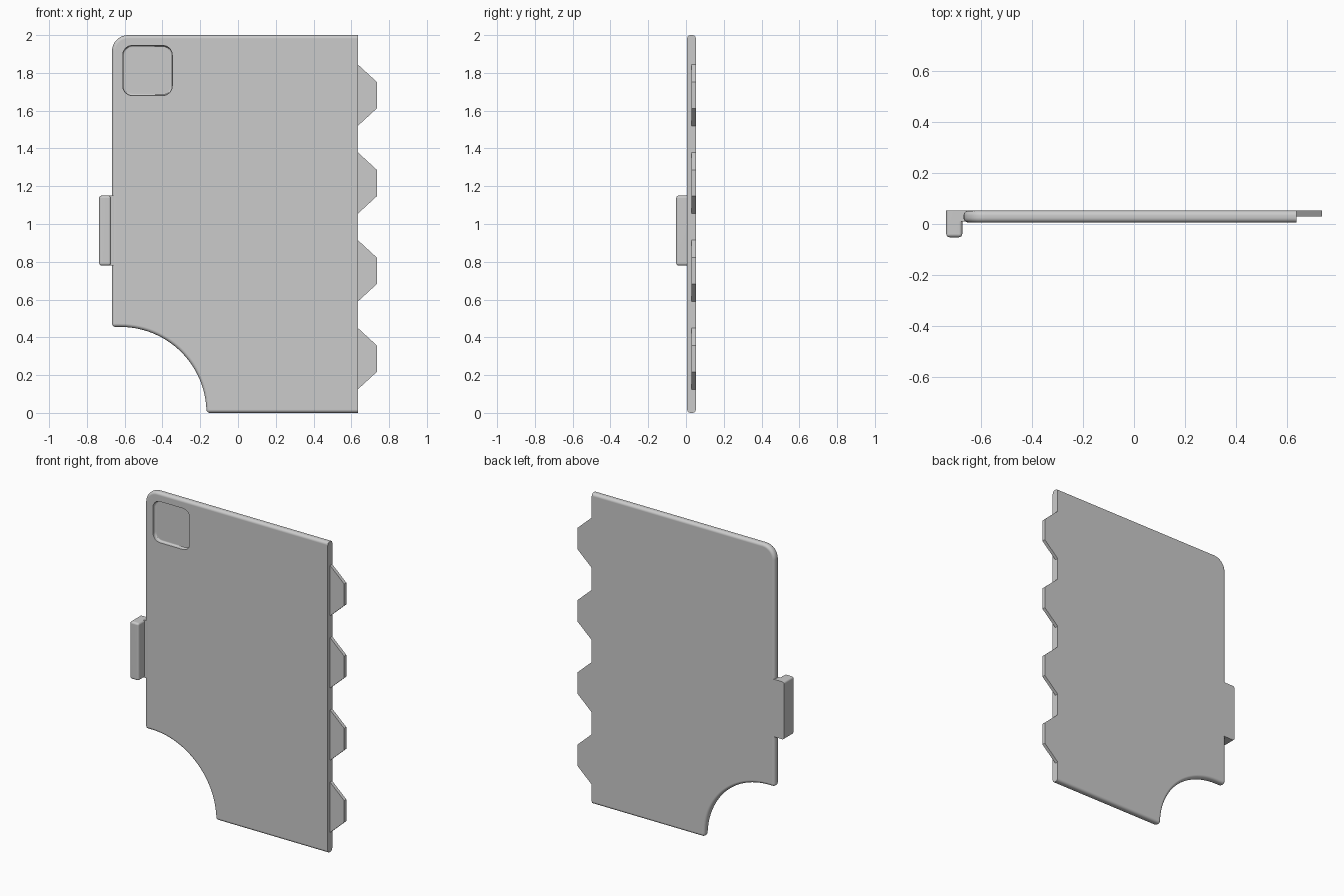
import bpy, bmesh
from math import cos, sin, pi

if "Cube" in bpy.data.objects:
    bpy.data.objects.remove(bpy.data.objects["Cube"])

FRONT, BACK = 0.006, 0.052      # door panel faces
LEFT, RIGHT = -0.667, 0.635


def arc(cx, cz, r, a0, a1, n):
    return [(cx + r * cos(a0 + (a1 - a0) * i / n), cz + r * sin(a0 + (a1 - a0) * i / n))
            for i in range(n + 1)]


def prism(name, pts, y0, y1, pick=None, radius=0.0, segs=4):
    """Extrude an x-z outline from y0 to y1, rounding the edges chosen by pick(a, b)."""
    bm = bmesh.new()
    face = bm.faces.new([bm.verts.new((x, y0, z)) for x, z in pts])
    ext = bmesh.ops.extrude_face_region(bm, geom=[face])
    for v in ext["geom"]:
        if isinstance(v, bmesh.types.BMVert):
            v.co.y = y1
    # the extruded source face may be consumed; close the front if needed
    open_edges = [e for e in bm.edges if e.is_boundary]
    if open_edges:
        bmesh.ops.contextual_create(bm, geom=open_edges)
    bmesh.ops.recalc_face_normals(bm, faces=bm.faces[:])
    if pick:
        edges = [e for e in bm.edges if pick(e.verts[0].co, e.verts[1].co)]
        bmesh.ops.bevel(bm, geom=edges, offset=radius, segments=segs, profile=0.5,
                        affect='EDGES', clamp_overlap=True)
    mesh = bpy.data.meshes.new(name)
    bm.to_mesh(mesh)
    bm.free()
    obj = bpy.data.objects.new(name, mesh)
    bpy.context.collection.objects.link(obj)
    return obj


def box(x0, x1, z0, z1):
    return [(x0, z0), (x1, z0), (x1, z1), (x0, z1)]


def smooth(obj):
    bpy.ops.object.select_all(action='DESELECT')
    obj.select_set(True)
    bpy.context.view_layer.objects.active = obj
    bpy.ops.object.shade_smooth_by_angle()
    obj.modifiers.new("weighted_normals", 'WEIGHTED_NORMAL').keep_sharp = True


# Door panel with a quarter-round cutout and one rounded corner
outline = [(RIGHT, 0), (RIGHT, 2.0)]
outline += arc(LEFT + 0.085, 1.915, 0.085, pi / 2, pi, 8)
outline += [(LEFT, 0.455)]
outline += arc(-0.622, 0.0, 0.455, pi / 2, 0, 28)


def panel_edge(a, b):
    if abs(a.y - b.y) > 1e-4:      # only the two cutout corners
        return any(abs(a.x - x) < 1e-3 and abs(a.z - z) < 1e-3
                   for x, z in ((LEFT, 0.455), (-0.167, 0.0)))
    return min(a.x, b.x) < RIGHT - 1e-3


panel = prism("door_panel", outline, FRONT, BACK, panel_edge, 0.018)

# Shallow square recess
x0, x1, z0, z1, r = -0.61, -0.348, 1.68, 1.945, 0.05
recess = []
for k, (cx, cz) in enumerate(((x1 - r, z1 - r), (x0 + r, z1 - r), (x0 + r, z0 + r), (x1 - r, z0 + r))):
    recess += arc(cx, cz, r, k * pi / 2, (k + 1) * pi / 2, 6)
cutter = prism("recess_cutter", recess, -0.05, 0.028,
               lambda a, b: min(a.y, b.y) > 0.02, 0.01, 3)
cutter.hide_render = True
cut = panel.modifiers.new("recess", 'BOOLEAN')
cut.operation = 'DIFFERENCE'
cut.solver = 'EXACT'
cut.object = cutter
bpy.context.view_layer.objects.active = panel
bpy.ops.object.modifier_apply(modifier=cut.name)
bpy.data.objects.remove(cutter)
smooth(panel)

# Hinge teeth along the right edge
for i in range(4):
    c = 0.287 + 0.465 * i
    prism(f"hinge_tooth_{i + 1}",
          [(RIGHT, c - 0.162), (0.735, c - 0.07), (0.735, c + 0.07), (RIGHT, c + 0.162)],
          0.03, BACK)

# Latch: forward-reaching grip and the bridge joining it to the panel
grip = prism("latch_grip", box(-0.735, -0.672, 0.78, 1.15), -0.052, BACK,
             lambda a, b: min(a.y, b.y) < 0.0, 0.013)
smooth(grip)
prism("latch_bridge", box(-0.705, -0.648, 0.78, 1.15), FRONT + 0.004, BACK)
